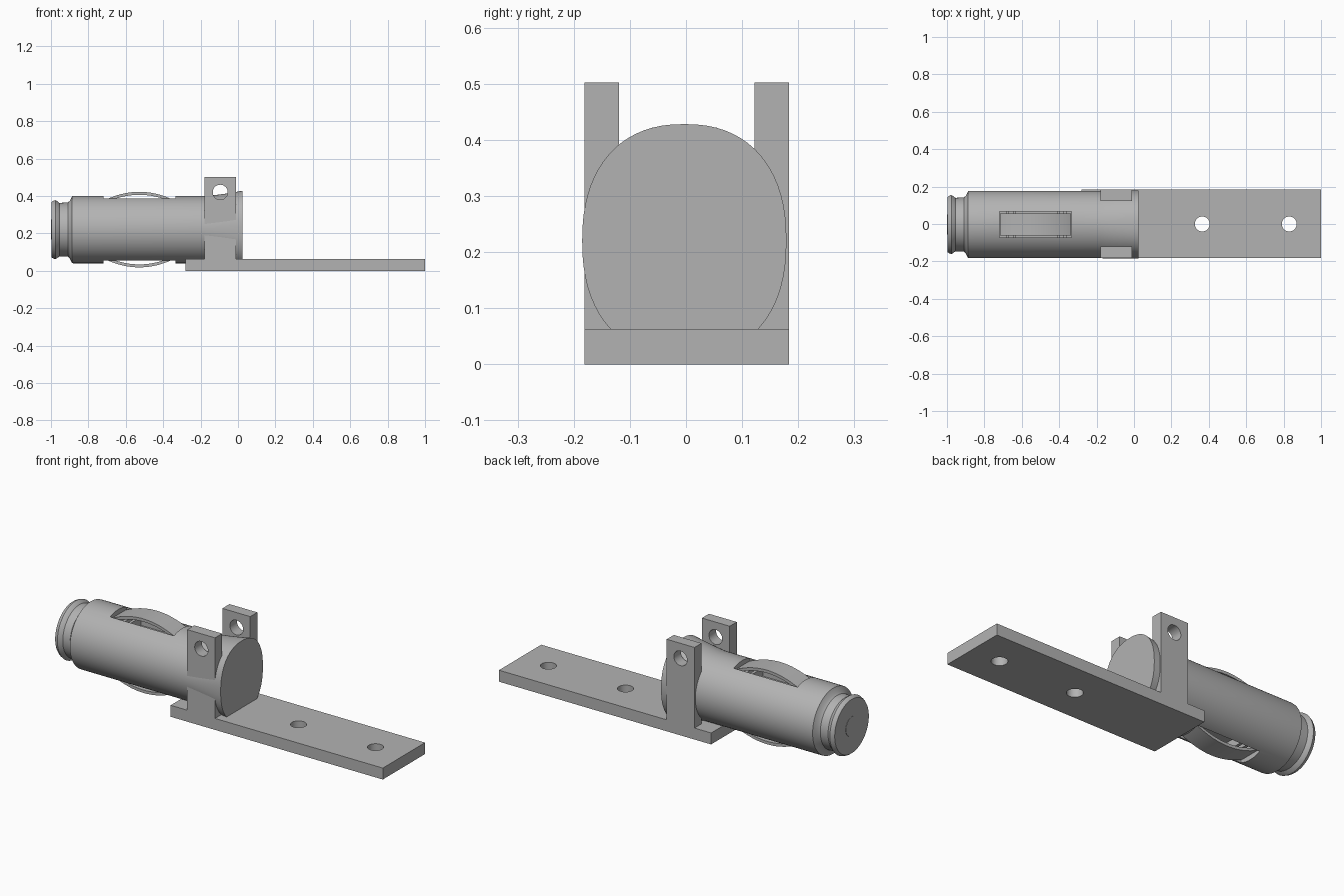
import bpy, bmesh, math
from mathutils import Vector, Matrix

cube = bpy.data.objects.get("Cube")
if cube:
    bpy.data.objects.remove(cube, do_unlink=True)

GREY = 0.45
metal = bpy.data.materials.new("grey metal")
metal.use_nodes = True
metal.diffuse_color = (GREY, GREY, GREY, 1)
metal.node_tree.nodes["Principled BSDF"].inputs["Base Color"].default_value = (GREY, GREY, GREY, 1)

AXIS_Y, AXIS_Z = -0.003, 0.22   # centre line of the barrel
MID_Y = 0.0015                  # centre line of the bracket


def make_object(name, bm):
    bmesh.ops.recalc_face_normals(bm, faces=bm.faces)
    mesh = bpy.data.meshes.new(name)
    bm.to_mesh(mesh)
    bm.free()
    mesh.materials.append(metal)
    obj = bpy.data.objects.new(name, mesh)
    bpy.context.collection.objects.link(obj)
    return obj


def box(name, low, high):
    low, high = Vector(low), Vector(high)
    bm = bmesh.new()
    bmesh.ops.create_cube(bm, size=1, matrix=Matrix.Translation((low + high) / 2)
                          @ Matrix.Diagonal((*(high - low), 1)))
    return make_object(name, bm)


def cylinder(name, centre, radius, depth, axis):
    turn = Vector((0, 0, 1)).rotation_difference(Vector(axis)).to_matrix().to_4x4()
    bm = bmesh.new()
    bmesh.ops.create_cone(bm, cap_ends=True, segments=40, radius1=radius, radius2=radius,
                          depth=depth, matrix=Matrix.Translation(centre) @ turn)
    return make_object(name, bm)


def boolean(target, tool, operation="DIFFERENCE"):
    mod = target.modifiers.new("cut", "BOOLEAN")
    mod.operation, mod.object, mod.solver = operation, tool, "EXACT"
    bpy.context.view_layer.update()
    evaluated = target.evaluated_get(bpy.context.evaluated_depsgraph_get())
    mesh = bpy.data.meshes.new_from_object(evaluated)
    target.modifiers.clear()
    target.data = mesh
    bpy.data.objects.remove(tool, do_unlink=True)


def smooth(obj):
    bpy.ops.object.select_all(action="DESELECT")
    obj.select_set(True)
    bpy.context.view_layer.objects.active = obj
    bpy.ops.object.shade_smooth_by_angle(angle=math.radians(25))


def loft(name, stations, segments=72):
    """Rings along x: (x, half width, half height, superellipse power)."""
    bm = bmesh.new()
    rings = []
    for x, wide, high, power in stations:
        ring = []
        for i in range(segments):
            a = math.tau * i / segments
            c, s = math.cos(a), math.sin(a)
            y = math.copysign(abs(c) ** (2 / power), c) * wide
            z = math.copysign(abs(s) ** (2 / power), s) * high
            ring.append(bm.verts.new((x, AXIS_Y + y, AXIS_Z + z)))
        rings.append(ring)
    for a, b in zip(rings, rings[1:]):
        for i in range(segments):
            j = (i + 1) % segments
            bm.faces.new((a[i], a[j], b[j], b[i]))
    bm.faces.new(rings[0])
    bm.faces.new(rings[-1])
    return make_object(name, bm)


# Mounting plate with two screw holes
plate = box("mounting_plate", (-0.28, MID_Y - 0.182, 0), (1, MID_Y + 0.182, 0.0625))
for x in (0.365, 0.83):
    boolean(plate, cylinder("hole_cutter", (x, 0, 0.03), 0.04, 0.3, (0, 0, 1)))

# Upright lugs with a cross hole
for side, name in ((-1, "right_lug"), (1, "left_lug")):
    ys = sorted((MID_Y + side * 0.121, MID_Y + side * 0.182))
    lug = box(name, (-0.18, ys[0], 0.03), (-0.012, ys[1], 0.502))
    boolean(lug, cylinder("hole_cutter", (-0.095, ys[0], 0.42), 0.04, 0.3, (0, 1, 0)))
    smooth(lug)

# Barrel: grooved tip, straight body, flared end
turned = [(-0.998, 0.147), (-0.99, 0.153), (-0.977, 0.158), (-0.966, 0.152), (-0.955, 0.143),
          (-0.91, 0.145), (-0.9, 0.153), (-0.887, 0.179), (-0.88, 0.18), (-0.18, 0.18)]
stations = [(x, r, r, 2) for x, r in turned]
for i in range(1, 7):
    t = i / 6
    stations.append((-0.18 + 0.205 * t, 0.18 + 0.002 * t, 0.18 + 0.028 * t ** 1.4, 2 + 0.3 * t))
barrel = loft("barrel", stations)

# Spring slots above and below
for side in (-1, 1):
    zs = sorted((AXIS_Z + side * 0.09, AXIS_Z + side * 0.3))
    boolean(barrel, box("slot_cutter", (-0.72, AXIS_Y - 0.07, zs[0]),
                        (-0.335, AXIS_Y + 0.07, zs[1])))
smooth(barrel)

smooth(cylinder("tip_pin", (-0.98, AXIS_Y, AXIS_Z), 0.053, 0.04, (1, 0, 0)))

# Bowed leaf springs and the small ribs beneath their ends
for side, label in ((1, "upper"), (-1, "lower")):
    bm = bmesh.new()
    rows = []
    steps = 28
    for i in range(steps + 1):
        t = 2 * i / steps - 1
        x = -0.5275 + 0.19 * t
        top = 0.202 - 0.047 * t * t
        rows.append([bm.verts.new((x, AXIS_Y + y, AXIS_Z + side * z))
                     for y, z in ((-0.058, top), (0.058, top),
                                  (0.058, top - 0.016), (-0.058, top - 0.016))])
    for a, b in zip(rows, rows[1:]):
        for k in range(4):
            m = (k + 1) % 4
            bm.faces.new((a[k], a[m], b[m], b[k]))
    bm.faces.new(rows[0])
    bm.faces.new(rows[-1])
    smooth(make_object(label + "_leaf_spring", bm))

    for n, x in enumerate((-0.675, -0.64, -0.405, -0.37)):
        zs = sorted((AXIS_Z + side * 0.08, AXIS_Z + side * 0.135))
        box(f"{label}_rib_{n + 1}", (x - 0.008, AXIS_Y - 0.07, zs[0]),
            (x + 0.008, AXIS_Y + 0.07, zs[1]))

smooth(plate)
